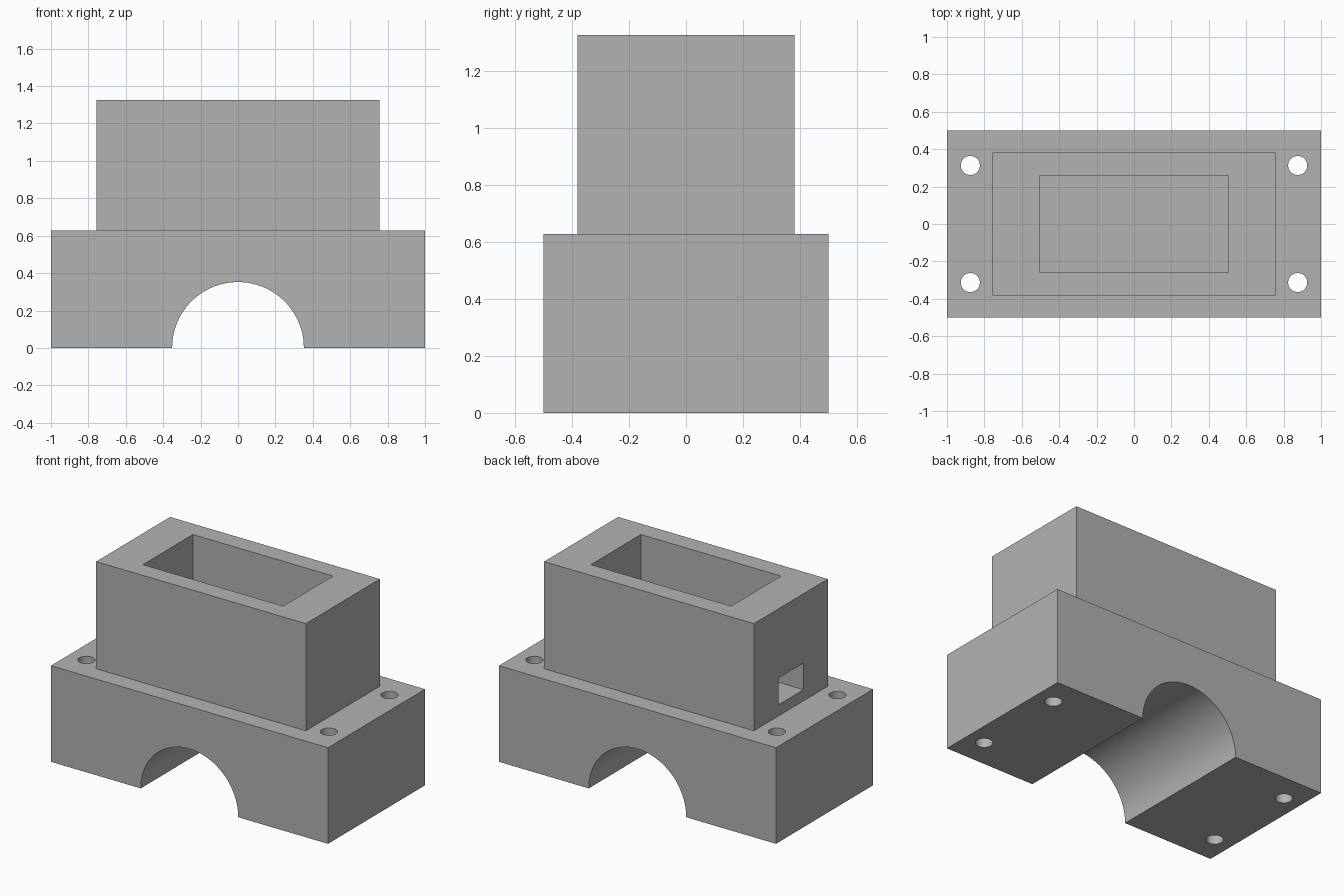
import bpy
from math import pi, radians

if "Cube" in bpy.data.objects:
    bpy.data.objects.remove(bpy.data.objects["Cube"], do_unlink=True)

grey = bpy.data.materials.new("plain grey")
grey.use_nodes = True
grey.diffuse_color = (0.448, 0.448, 0.448, 1)
grey.node_tree.nodes["Principled BSDF"].inputs["Base Color"].default_value = grey.diffuse_color

BASE_TOP, TOP, FLOOR = 0.627, 1.326, 0.70


def box(name, x, y, z):
    """Box spanning the given (low, high) ranges."""
    spans = (x, y, z)
    bpy.ops.mesh.primitive_cube_add(size=1, location=[(a + b) / 2 for a, b in spans])
    ob = bpy.context.object
    ob.name = name
    ob.scale = [b - a for a, b in spans]
    bpy.ops.object.transform_apply(location=True, rotation=True, scale=True)
    ob.data.materials.append(grey)
    return ob


def cylinder(name, radius, depth, location, sides, rotation=(0, 0, 0)):
    bpy.ops.mesh.primitive_cylinder_add(vertices=sides, radius=radius, depth=depth,
                                        location=location, rotation=rotation)
    ob = bpy.context.object
    ob.name = name
    bpy.ops.object.transform_apply(location=True, rotation=True, scale=True)
    ob.data.materials.append(grey)
    return ob


def combine(target, tool, operation):
    """Apply a boolean and discard the tool."""
    mod = target.modifiers.new(tool.name, 'BOOLEAN')
    mod.operation = operation
    mod.solver = 'EXACT'
    mod.object = tool
    bpy.context.view_layer.objects.active = target
    bpy.ops.object.modifier_apply(modifier=mod.name)
    bpy.data.objects.remove(tool, do_unlink=True)


# Base block with the upper housing merged into it
body = box("mounting_block", (-1, 1), (-0.5, 0.5), (0, BASE_TOP))
housing = box("housing", (-0.757, 0.757), (-0.381, 0.381), (BASE_TOP - 0.1, TOP))
combine(body, housing, 'UNION')

# Half-round saddle under the base
combine(body, cylinder("saddle_cut", 0.352, 1.4, (0, 0, 0), 96, (pi / 2, 0, 0)), 'DIFFERENCE')

# Bolt holes in the four corners
for sx in (-1, 1):
    for sy in (-1, 1):
        hole = cylinder("bolt_hole_cut", 0.051, 1, (sx * 0.875, sy * 0.313, 0.35), 40)
        combine(body, hole, 'DIFFERENCE')

# Open pocket and the side window leading into it
combine(body, box("pocket_cut", (-0.506, 0.506), (-0.257, 0.257), (FLOOR, 1.5)), 'DIFFERENCE')
combine(body, box("window_cut", (-0.9, -0.4), (-0.13, 0.13), (FLOOR, 0.873)), 'DIFFERENCE')

# Smooth curved walls, crisp edges
bpy.ops.object.select_all(action='DESELECT')
body.select_set(True)
bpy.context.view_layer.objects.active = body
bpy.ops.object.shade_smooth_by_angle(angle=radians(30))
